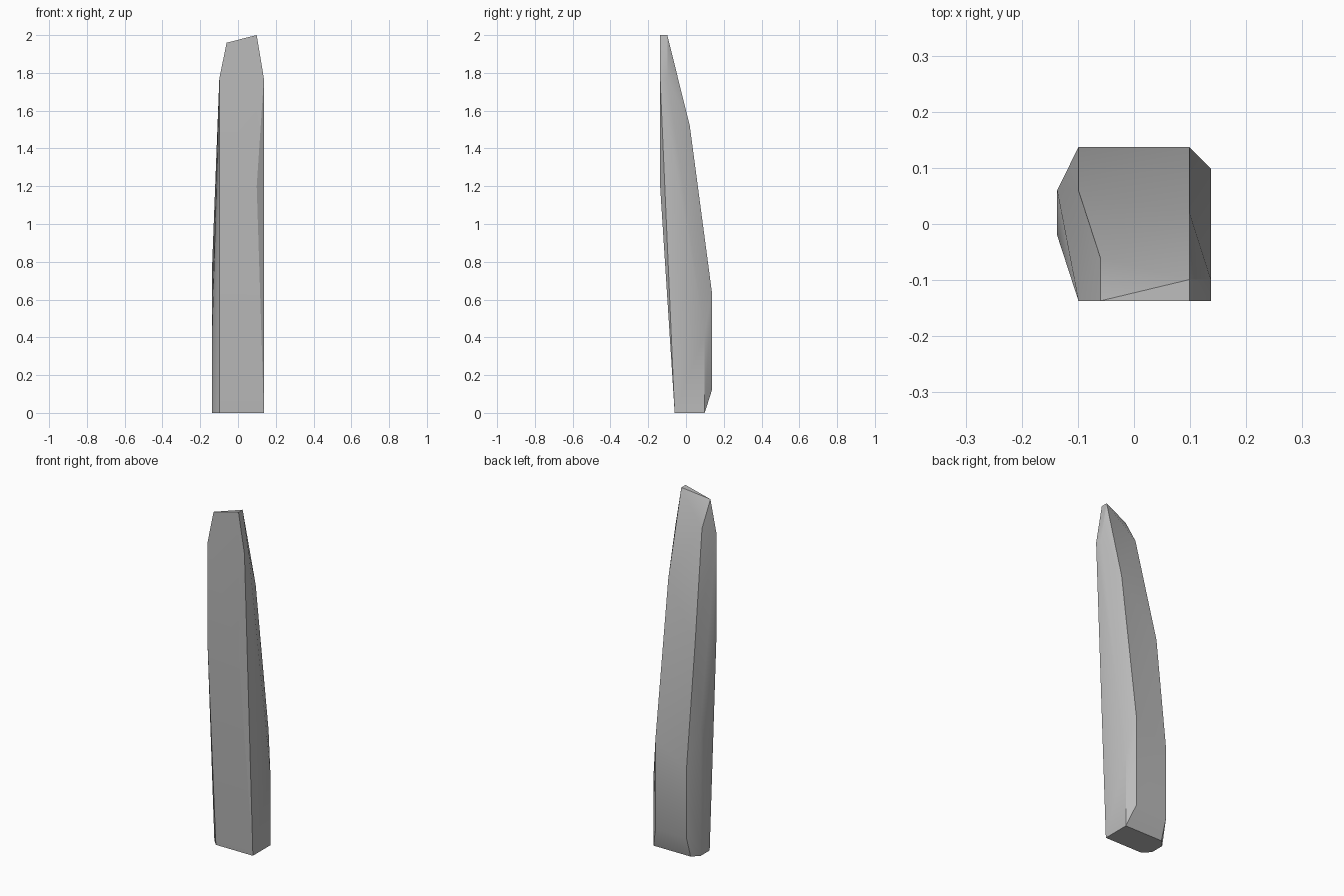
import bpy
import bmesh
import math

cube = bpy.data.objects.get("Cube")
if cube:
    bpy.data.objects.remove(cube, do_unlink=True)

stone = bpy.data.materials.new("pale grey stone")
stone.use_nodes = True
colour = (0.5, 0.5, 0.5, 1)
stone.diffuse_color = colour
stone.node_tree.nodes["Principled BSDF"].inputs["Base Color"].default_value = colour

# Key half-widths shared by the chipped corners
W, C = 0.137, 0.099

# Corner points of each edge of the shard, from the ground upwards
front_right_edge = [(W, -0.06, 0), (C, -W, 1.2), (W, -W, 1.77), (C, -W, 2)]
front_left_edge = [(-C, -0.06, 0), (-C, -W, 1.2), (-C, -W, 1.77), (-0.06, -W, 1.96)]
back_right_edge = [(W, C, 0), (W, C, 0.42), (W, -C, 1.77)]
back_ridge = [(C, W, 0.12), (C, W, 0.64), (C, 0.02, 1.52), (C, -C, 2)]
back_left_edge = [(-C, C, 0), (-C, W, 0.12), (-C, W, 0.52), (-C, 0.06, 1.2), (-0.06, -0.06, 1.82)]
left_bulge = [(-W, 0.06, 0), (-W, 0.06, 0.78), (-W, -0.02, 0), (-W, -0.02, 0.4)]

# Wrap the edges in one faceted skin
bm = bmesh.new()
for edge in (front_right_edge, front_left_edge, back_right_edge,
             back_ridge, back_left_edge, left_bulge):
    for point in edge:
        bm.verts.new(point)
hull = bmesh.ops.convex_hull(bm, input=bm.verts)
unused = [v for v in bm.verts if not v.link_faces]
bmesh.ops.delete(bm, geom=unused, context="VERTS")
bmesh.ops.dissolve_limit(bm, angle_limit=math.radians(0.5), verts=bm.verts, edges=bm.edges)
bmesh.ops.recalc_face_normals(bm, faces=bm.faces)

mesh = bpy.data.meshes.new("standing_shard")
bm.to_mesh(mesh)
bm.free()
mesh.materials.append(stone)
shard = bpy.data.objects.new("standing_shard", mesh)
bpy.context.collection.objects.link(shard)

# Soft facets with crisp main edges
bpy.ops.object.select_all(action="DESELECT")
shard.select_set(True)
bpy.context.view_layer.objects.active = shard
bpy.ops.object.shade_smooth_by_angle(angle=math.radians(30))
